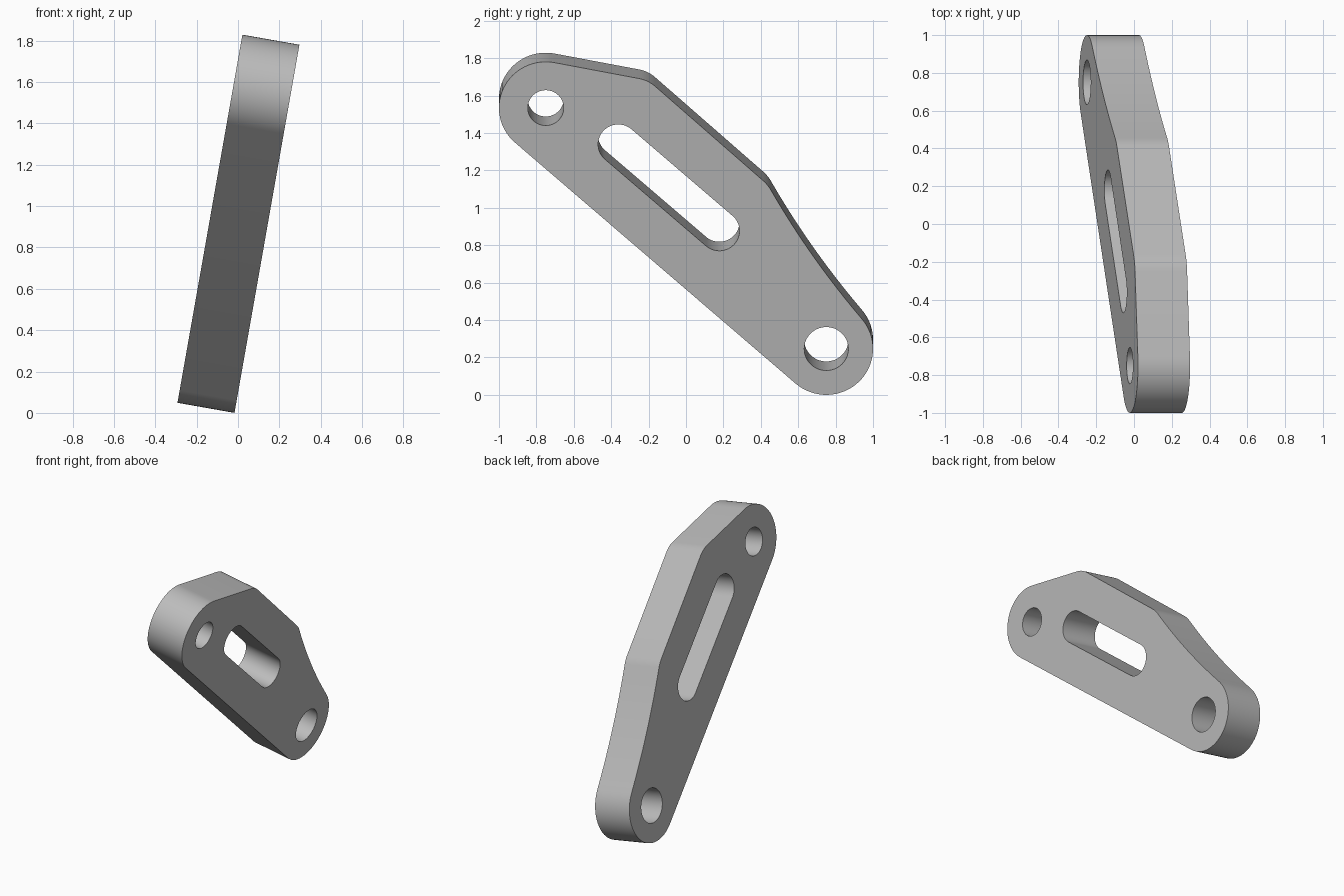
import bpy
import bmesh
from math import radians, sin, cos, atan2, pi
from mathutils import Matrix, Vector

cube = bpy.data.objects.get("Cube")
if cube:
    bpy.data.objects.remove(cube, do_unlink=True)

TILT = radians(10)
THICKNESS = 0.28
UPPER, LOWER = Vector((-0.75, 1.558)), Vector((0.75, 0.25))   # hole centres
AXIS = atan2(LOWER.y - UPPER.y, LOWER.x - UPPER.x)            # slope of the arm


def arc(centre, radius, start, end, steps=32):
    angles = [start + (end - start) * i / steps for i in range(steps + 1)]
    return [centre + radius * Vector((cos(a), sin(a))) for a in angles]


def bend(a, control, b, steps=8):
    a, control, b = Vector(a), Vector(control), Vector(b)
    ts = [i / steps for i in range(steps + 1)]
    return [a * (1 - t) ** 2 + control * 2 * t * (1 - t) + b * t * t for t in ts]


def circle(centre, radius):
    return arc(centre, radius, 0, 2 * pi, 64)[:-1]


# Outer outline, clockwise from the lower edge of the high end
under = AXIS - pi / 2
outline = arc(UPPER, 0.25, under + 2 * pi, atan2(0.98, 0.19))
outline += bend((-0.25, 1.717), (-0.202, 1.708), (-0.165, 1.675))
outline += bend((0.41, 1.165), (0.437, 1.142), (0.455, 1.11))
outline += bend((0.455, 1.11), (0.665, 0.741), (0.939, 0.414), 20)[1:]
outline += arc(LOWER, 0.25, atan2(0.164, 0.189), under)[1:]

# Slot parallel to the arm
slot = arc(Vector((-0.362, 1.36)), 0.108, AXIS + pi / 2, AXIS + 3 * pi / 2)
slot += arc(Vector((0.178, 0.89)), 0.108, AXIS - pi / 2, AXIS + pi / 2)

# Flat profile with its openings, given thickness
profile = bpy.data.curves.new("arm_profile", "CURVE")
profile.dimensions = "2D"
profile.fill_mode = "BOTH"
profile.extrude = THICKNESS / 2
for loop in (outline, slot, circle(UPPER, 0.096), circle(LOWER, 0.118)):
    spline = profile.splines.new("POLY")
    spline.points.add(len(loop) - 1)
    for point, co in zip(spline.points, loop):
        point.co = (co.x, co.y, 0, 1)
    spline.use_cyclic_u = True

helper = bpy.data.objects.new("arm_profile", profile)
bpy.context.collection.objects.link(helper)
bpy.context.view_layer.update()
depsgraph = bpy.context.evaluated_depsgraph_get()
mesh = bpy.data.meshes.new_from_object(helper.evaluated_get(depsgraph))
bpy.data.objects.remove(helper, do_unlink=True)
mesh.name = "link_arm"

# Stand the plate up and lean it sideways
s, c = sin(TILT), cos(TILT)
half = THICKNESS / 2
lean = Matrix(((0, s, c, -0.017 - half * c),
               (1, 0, 0, 0),
               (0, c, -s, half * s),
               (0, 0, 0, 1)))
mesh.transform(lean)
bm = bmesh.new()
bm.from_mesh(mesh)
bmesh.ops.remove_doubles(bm, verts=bm.verts, dist=0.0001)
bmesh.ops.recalc_face_normals(bm, faces=bm.faces)
bm.to_mesh(mesh)
bm.free()

# Single grey finish
grey = bpy.data.materials.new("plain grey")
grey.use_nodes = True
colour = (0.5, 0.5, 0.5, 1)
grey.diffuse_color = colour
grey.node_tree.nodes["Principled BSDF"].inputs["Base Color"].default_value = colour
mesh.materials.clear()
mesh.materials.append(grey)

arm = bpy.data.objects.new("link_arm", mesh)
bpy.context.collection.objects.link(arm)
bpy.ops.object.select_all(action="DESELECT")
arm.select_set(True)
bpy.context.view_layer.objects.active = arm
bpy.ops.object.shade_smooth_by_angle(angle=radians(30))
